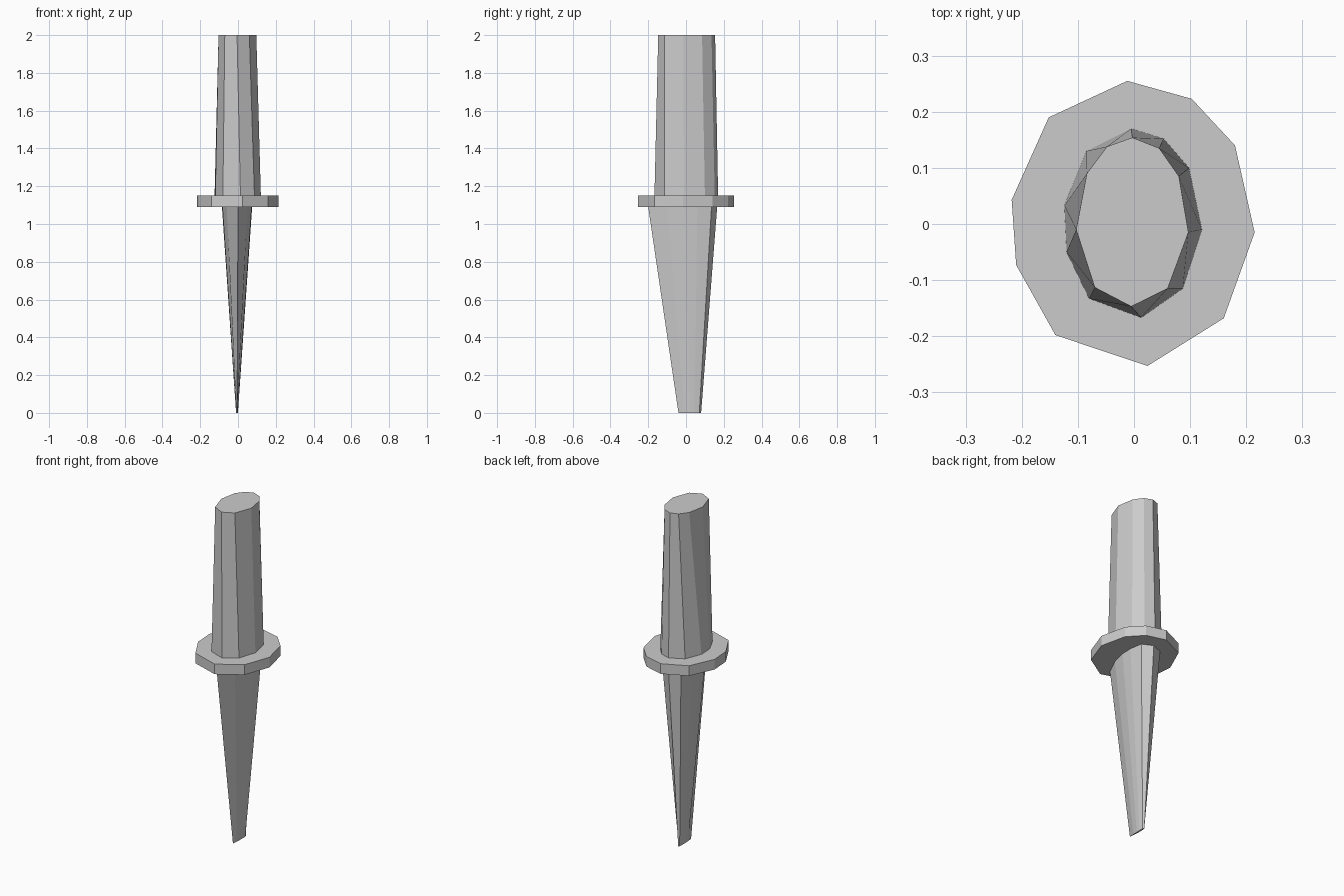
import bpy


def loft(name, sections):
    """Capped, flat-faced solid through equal-sized rings: [(z, [(x, y), ...]), ...]"""
    n = len(sections[0][1])
    verts = [(x, y, z) for z, ring in sections for x, y in ring]
    faces = [tuple(reversed(range(n)))]
    for s in range(len(sections) - 1):
        for i in range(n):
            a, b = s * n + i, s * n + (i + 1) % n
            faces.append((a, b, b + n, a + n))
    top = (len(sections) - 1) * n
    faces.append(tuple(range(top, top + n)))
    mesh = bpy.data.meshes.new(name)
    mesh.from_pydata(verts, [], faces)
    obj = bpy.data.objects.new(name, mesh)
    bpy.context.collection.objects.link(obj)
    return obj


# Irregular ten-sided guard disc (counter-clockwise from the right)
guard = [(0.215, -0.015), (0.18, 0.14), (0.103, 0.223), (-0.012, 0.255), (-0.152, 0.19),
         (-0.218, 0.043), (-0.21, -0.073), (-0.14, -0.198), (0.024, -0.253), (0.16, -0.168)]
loft("guard", [(1.09, guard), (1.15, guard)])

# Slightly twisted, tapering oval grip
grip_low = [(0.121, -0.01), (0.098, 0.1), (0.053, 0.152), (-0.005, 0.17), (-0.085, 0.13),
            (-0.124, 0.033), (-0.12, -0.05), (-0.08, -0.133), (0.013, -0.167), (0.087, -0.115)]
grip_top = [(0.097, -0.015), (0.08, 0.085), (0.045, 0.135), (-0.003, 0.154), (-0.048, 0.138),
            (-0.084, 0.09), (-0.103, -0.01), (-0.07, -0.113), (-0.005, -0.147), (0.06, -0.115)]
loft("grip", [(1.15, grip_low), (2.0, grip_top)])

# Blade: sharp front edge, rounded spine, narrowing to a thin chisel tip
blade = [(0.0, -0.2), (0.05, -0.1), (0.072, -0.01), (0.075, 0.06), (0.062, 0.135), (0.0, 0.165),
         (-0.065, 0.14), (-0.085, 0.06), (-0.082, -0.02), (-0.06, -0.1)]
tip = [(-0.005 + x * 0.06, -0.04 + (y + 0.2) * 0.12 / 0.365) for x, y in blade]
loft("blade", [(0.0, tip), (1.09, blade)])
